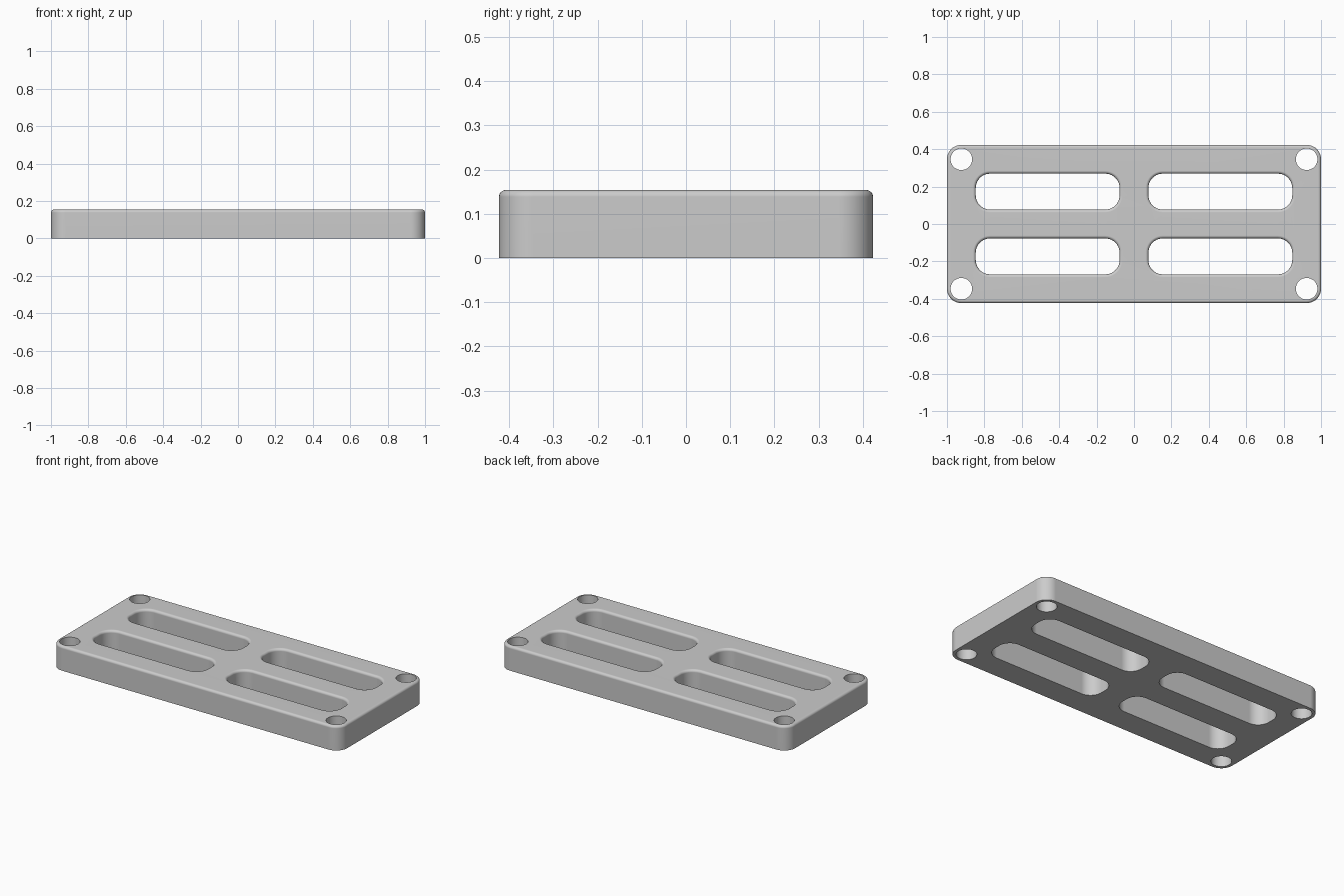
import bpy, bmesh
from math import sin, cos, pi

cube = bpy.data.objects.get("Cube")
if cube:
    bpy.data.objects.remove(cube)

U = 2 / 26                 # design unit
HEIGHT = 2 * U
FILLET = 0.2 * U
ARC = 10                   # segments per quarter round


def rounded_rect(cx, cy, hx, hy, r):
    """Counter-clockwise outline; a circle when hx == hy == r."""
    full = hx == hy == r
    pts = []
    for q, (sx, sy) in enumerate([(1, 1), (-1, 1), (-1, -1), (1, -1)]):
        for i in range(ARC + (0 if full else 1)):
            a = (q + i / ARC) * pi / 2
            pts.append((cx + sx * (hx - r) + r * cos(a), cy + sy * (hy - r) + r * sin(a)))
    return pts


def fillet_levels(sign):
    """(outline offset, height) pairs from the base up through the top round."""
    levels = [(0, 0)]
    for i in range(7):
        a = i / 6 * pi / 2
        levels.append((sign * FILLET * (1 - cos(a)), HEIGHT - FILLET * (1 - sin(a))))
    return levels


bm = bmesh.new()
caps = {"base": [], "top": []}


def add_wall(cx, cy, hx, hy, r, levels):
    rings = []
    for d, z in levels:
        outline = rounded_rect(cx, cy, hx + d, hy + d, r + d)
        rings.append([bm.verts.new((x, y, z)) for x, y in outline])
    n = len(rings[0])
    for low, high in zip(rings, rings[1:]):
        for i in range(n):
            j = (i + 1) % n
            bm.faces.new((low[i], low[j], high[j], high[i]))
    for name, ring in (("base", rings[0]), ("top", rings[-1])):
        caps[name] += [bm.edges.get((ring[i], ring[(i + 1) % n])) for i in range(n)]


# Outer wall with rounded upper rim
add_wall(0, 0, 13 * U, 5.5 * U, U, fillet_levels(-1))

# Four long slots with rounded upper rims, and four plain corner holes
for sx in (-1, 1):
    for sy in (-1, 1):
        add_wall(sx * 6 * U, sy * 2.25 * U, 5 * U, 1.25 * U, U, fillet_levels(1))
        r = 0.75 * U
        add_wall(sx * 12 * U, sy * 4.5 * U, r, r, r, [(0, 0), (0, HEIGHT)])

# Flat top and base, filled around the openings
for edges in caps.values():
    bmesh.ops.triangle_fill(bm, edges=edges, use_beauty=True, normal=(0, 0, 1))
bmesh.ops.recalc_face_normals(bm, faces=bm.faces)

mesh = bpy.data.meshes.new("slotted_plate")
bm.to_mesh(mesh)
bm.free()
plate = bpy.data.objects.new("slotted_plate", mesh)
bpy.context.collection.objects.link(plate)

# Grey finish
grey = bpy.data.materials.new("light_grey")
grey.use_nodes = True
grey.diffuse_color = (0.6, 0.6, 0.6, 1)
bsdf = next(n for n in grey.node_tree.nodes if n.type == "BSDF_PRINCIPLED")
bsdf.inputs["Base Color"].default_value = grey.diffuse_color
mesh.materials.append(grey)

# Smooth rounds, crisp edges, flat faces kept flat
bpy.ops.object.select_all(action="DESELECT")
plate.select_set(True)
bpy.context.view_layer.objects.active = plate
bpy.ops.object.shade_smooth_by_angle(angle=pi / 6)
weighted = plate.modifiers.new("weighted_normals", "WEIGHTED_NORMAL")
weighted.keep_sharp = True
